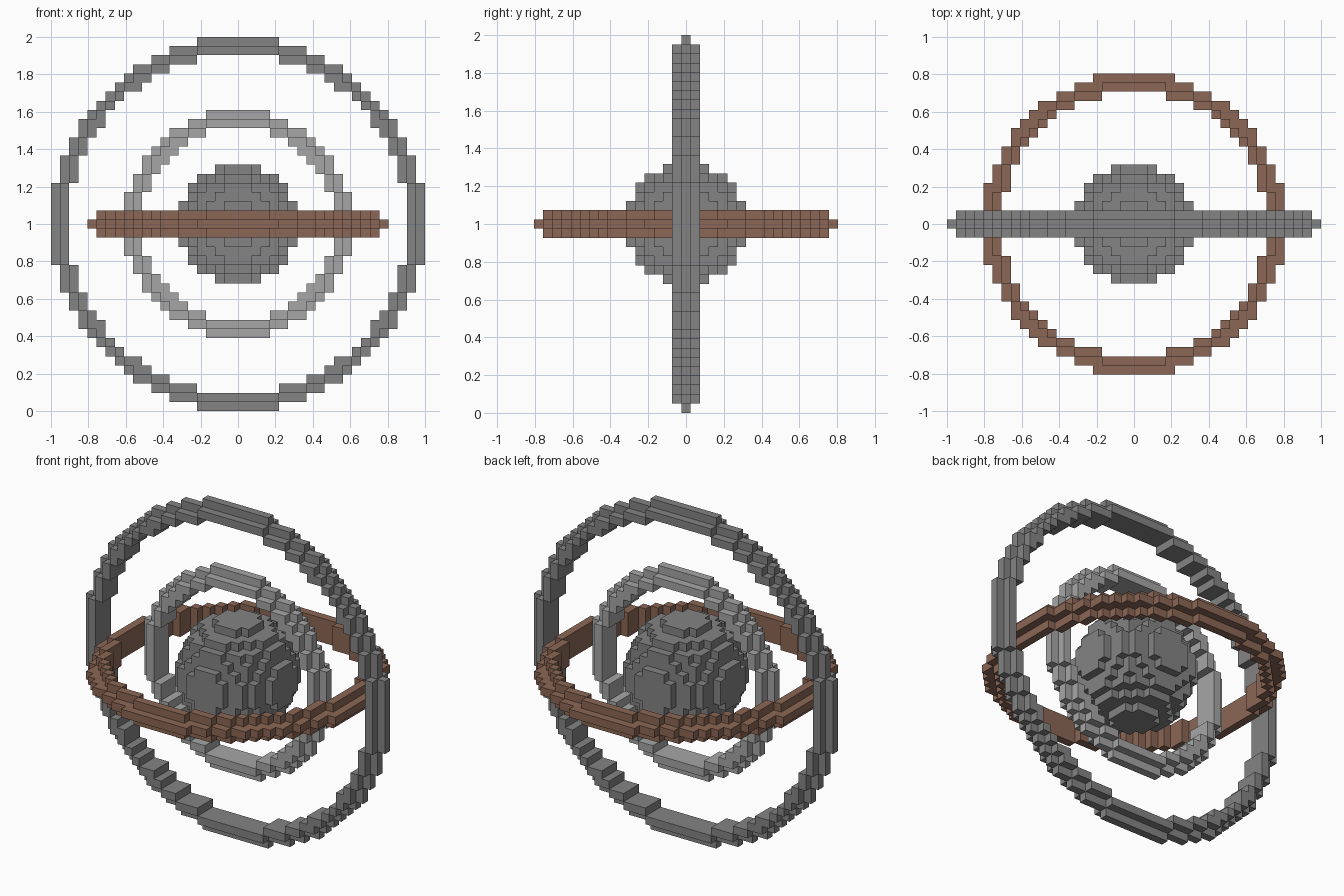
import bpy, bmesh
from itertools import product
from mathutils import Vector

if "Cube" in bpy.data.objects:
    bpy.data.objects.remove(bpy.data.objects["Cube"], do_unlink=True)

BLOCK = 2 / 41                      # edge length of one block
CENTRE = Vector((0, 0, 1))


def material(name, r, g, b):
    mat = bpy.data.materials.new(name)
    mat.use_nodes = True
    mat.diffuse_color = (r, g, b, 1)
    bsdf = mat.node_tree.nodes["Principled BSDF"]
    bsdf.inputs["Base Color"].default_value = (r, g, b, 1)
    bsdf.inputs["Roughness"].default_value = 0.9
    return mat


def block_object(name, cells, mat):
    """Make the outer skin of a set of unit blocks."""
    bm = bmesh.new()
    for cell in cells:
        for axis, sign in product(range(3), (-1, 1)):
            normal = [0, 0, 0]
            normal[axis] = sign
            if tuple(c + n for c, n in zip(cell, normal)) in cells:
                continue
            n = Vector(normal)
            u = Vector((n.y, n.z, n.x))
            v = n.cross(u)
            mid = Vector(cell) + n / 2
            corners = [mid + (a * u + b * v) / 2
                       for a, b in ((-1, -1), (1, -1), (1, 1), (-1, 1))]
            bm.faces.new([bm.verts.new(CENTRE + c * BLOCK) for c in corners])
    bmesh.ops.remove_doubles(bm, verts=bm.verts, dist=BLOCK / 100)
    mesh = bpy.data.meshes.new(name)
    bm.to_mesh(mesh)
    bm.free()
    mesh.materials.append(mat)
    bpy.context.collection.objects.link(bpy.data.objects.new(name, mesh))


def ring_cells(radius, axis):
    """Band three blocks wide with a one-block ridge around its outside."""
    cells = set()
    span = range(-radius, radius + 1)
    for a, b, w in product(span, span, (-1, 0, 1)):
        outer = radius + 0.5 if w == 0 else radius - 0.5
        if (radius - 1.5) ** 2 <= a * a + b * b < outer ** 2:
            cell = [a, b]
            cell.insert(axis, w)
            cells.add(tuple(cell))
    return cells


def ball_cells(radius):
    span = range(-radius, radius + 1)
    return {c for c in product(span, repeat=3)
            if sum(k * k for k in c) < (radius + 0.5) ** 2}


stone = material("stone grey", 0.23, 0.23, 0.23)
pale = material("pale grey", 0.38, 0.38, 0.38)
brown = material("earth brown", 0.26, 0.135, 0.09)

# Central ball, two upright rings and one level ring
block_object("core_ball", ball_cells(6), stone)
block_object("inner_ring", ring_cells(12, 1), pale)
block_object("level_ring", ring_cells(16, 2), brown)
block_object("outer_ring", ring_cells(20, 1), stone)
